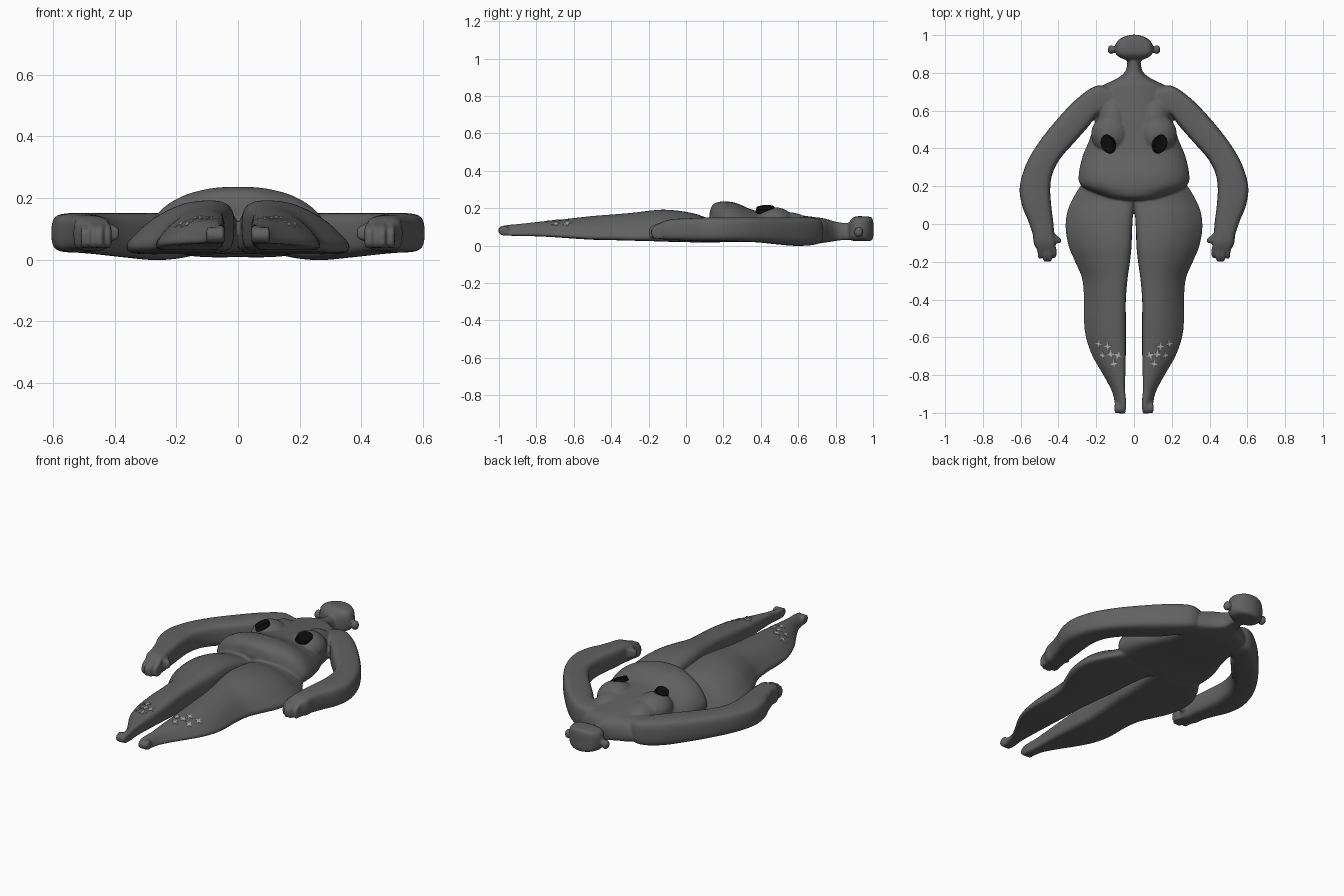
import bpy, bmesh, math
from mathutils import Vector, Matrix
from mathutils.bvhtree import BVHTree

if "Cube" in bpy.data.objects:
    bpy.data.objects.remove(bpy.data.objects["Cube"])


def material(name, v):
    m = bpy.data.materials.new(name)
    m.diffuse_color = (v, v, v, 1)
    m.use_nodes = True
    m.node_tree.nodes["Principled BSDF"].inputs["Base Color"].default_value = m.diffuse_color
    return m


def spline(pts, steps, closed=False):
    # Catmull-Rom through tuples of any size
    n, out = len(pts), []
    for i in range(n if closed else n - 1):
        ids = [i - 1, i, i + 1, i + 2]
        ids = [k % n if closed else min(max(k, 0), n - 1) for k in ids]
        a, b, c, d = (pts[k] for k in ids)
        for s in range(steps):
            t = s / steps
            out.append(tuple(q + .5 * t * (r - p + t * (2 * p - 5 * q + 4 * r - w + t * (3 * (q - r) + w - p)))
                             for p, q, r, w in zip(a, b, c, d)))
    if not closed:
        out.append(pts[-1])
    return out


def loft(bm, rows, profile, side=1):
    # row: inner x, y, outer x, y, bottom z, top z
    prof = spline(profile, 4, True)
    rings = []
    for x0, y0, x1, y1, z0, z1 in spline(rows, 5):
        rings.append([bm.verts.new((side * (x0 + (x1 - x0) * u), y0 + (y1 - y0) * u, z0 + (z1 - z0) * v))
                      for u, v in prof])
    n, faces = len(prof), []
    for a, b in zip(rings, rings[1:]):
        for i in range(n):
            faces.append(bm.faces.new((a[i], a[(i + 1) % n], b[(i + 1) % n], b[i])))
    faces += [bm.faces.new(rings[0]), bm.faces.new(rings[-1])]
    bmesh.ops.recalc_face_normals(bm, faces=faces)


def blob(bm, loc, radii):
    m = Matrix.Translation(loc) @ Matrix.Diagonal((*radii, 1))
    bmesh.ops.create_uvsphere(bm, u_segments=24, v_segments=16, radius=1, matrix=m)


def finish(name, bm, mat):
    me = bpy.data.meshes.new(name)
    bm.to_mesh(me)
    bm.free()
    ob = bpy.data.objects.new(name, me)
    bpy.context.collection.objects.link(ob)
    me.materials.append(mat)
    return ob


DOME = [(0, .3), (.06, .62), (.18, .85), (.33, .97), (.5, 1), (.67, .97), (.82, .85),
        (.94, .62), (1, .3), (.94, .06), (.75, 0), (.5, 0), (.25, 0), (.06, .06)]
BOX = [(0, .3), (0, .7), (.08, .92), (.3, 1), (.7, 1), (.92, .92), (1, .7), (1, .3),
       (.92, .08), (.7, 0), (.3, 0), (.08, .08)]
THIGH = [(0, .25), (0, .75), (.08, .95), (.25, 1), (.5, .93), (.75, .68), (.93, .35),
         (1, .14), (.93, .01), (.6, 0), (.2, 0), (.05, .06)]

bm = bmesh.new()
# torso with overhanging belly
torso = [(.125, .06, .05, .17), (.14, .15, .03, .215), (.17, .225, .025, .232), (.21, .285, .02, .236),
         (.27, .292, .02, .227), (.36, .272, .02, .19), (.45, .235, .015, .178), (.55, .205, .01, .17),
         (.63, .195, .008, .16), (.69, .19, .01, .152), (.73, .17, .015, .147), (.765, .1, .02, .138),
         (.8, .052, .025, .128), (.84, .037, .03, .122), (.9, .035, .03, .12)]
loft(bm, [(-w, y, w, y, a, b) for y, w, a, b in torso], DOME)
# head
head = [(.865, .03, .04, .11), (.88, .07, .03, .135), (.9, .094, .026, .152), (.925, .1, .025, .156),
        (.955, .094, .025, .155), (.98, .073, .026, .153), (.995, .042, .03, .148), (1.002, .012, .05, .12)]
loft(bm, [(-w, y, w, y, a, b) for y, w, a, b in head], BOX)

leg = [(-.01, .28, .22, .28, .04, .13), (0, .2, .285, .2, .02, .145), (0, .12, .332, .12, .018, .148),
       (.008, .05, .357, .05, .018, .17), (.013, -.03, .362, -.03, .02, .185),
       (.016, -.12, .345, -.12, .022, .192), (.024, -.2, .312, -.2, .025, .186),
       (.036, -.29, .275, -.29, .027, .175), (.045, -.4, .265, -.4, .03, .166),
       (.045, -.5, .266, -.5, .032, .158), (.045, -.6, .255, -.6, .038, .147),
       (.045, -.7, .22, -.7, .045, .136), (.047, -.8, .163, -.8, .05, .126),
       (.048, -.88, .12, -.88, .052, .117), (.042, -.94, .104, -.94, .053, .112),
       (.042, -.975, .104, -.975, .054, .108)]
arm = [(.12, .58, .12, .72, .02, .14), (.19, .58, .2, .73, .005, .148), (.24, .52, .3, .663, 0, .15),
       (.315, .435, .4, .56, .008, .15), (.39, .35, .5, .435, .018, .15), (.432, .27, .568, .32, .023, .15),
       (.445, .19, .603, .2, .024, .15), (.44, .1, .592, .1, .024, .149), (.43, .02, .56, .02, .027, .145),
       (.423, -.05, .535, -.055, .03, .142), (.415, -.1, .53, -.1, .03, .136), (.425, -.14, .51, -.14, .04, .12)]
for s in (-1, 1):
    loft(bm, leg, THIGH, s)
    loft(bm, arm, BOX, s)
    # toes
    for i in range(4):
        x = .052 + i * .0145
        blob(bm, (s * x, -.976 + i * .001, .08), (.0085, .03, .027))
    # fingers and thumb
    for x0, x1, y in ((.435, .422, -.18), (.458, .446, -.2), (.48, .47, -.2), (.503, .498, -.185)):
        loft(bm, [(x0 - .013, -.1, x0 + .013, -.1, .035, .13), (x1 - .012, y + .04, x1 + .012, y + .04, .037, .115),
                  (x1 - .01, y + .012, x1 + .01, y + .012, .04, .1), (x1 - .004, y, x1 + .004, y, .055, .085)], BOX, s)
    loft(bm, [(.44, -.03, .44, -.09, .06, .12), (.41, -.06, .41, -.1, .06, .115),
              (.384, -.08, .388, -.1, .07, .1)], BOX, s)
    # breast
    blob(bm, (s * .125, .475, .12), (.102, .105, .085))
    blob(bm, (s * .11, .53, .11), (.08, .14, .07))
    # ear and its stalk
    blob(bm, (s * .121, .923, .072), (.019, .024, .027))
    blob(bm, (s * .1, .923, .072), (.03, .011, .016))

# fuse everything into one soft skin
body = finish("body", bm, material("skin", .12))
bpy.context.view_layer.objects.active = body
body.select_set(True)
mod = body.modifiers.new("fuse", 'REMESH')
mod.mode, mod.voxel_size, mod.use_smooth_shade = 'VOXEL', .0065, True
soft = body.modifiers.new("soften", 'SMOOTH')
soft.factor, soft.iterations = .5, 4
for name in ("fuse", "soften"):
    bpy.ops.object.modifier_apply(modifier=name)
bpy.ops.object.shade_smooth()
bm = bmesh.new()
bm.from_mesh(body.data)
tree = BVHTree.FromBMesh(bm)
bm.free()

# dark breast discs and pale star marks laid on the skin
dark, pale = material("disc_black", .004), material("mark_grey", .45)
marks = [(.185, -.635), (.138, -.648), (.085, -.695), (.165, -.695), (.122, -.69), (.105, -.74)]
for s, side in ((-1, "left"), (1, "right")):
    bm = bmesh.new()
    hit, nor, _, _ = tree.ray_cast(Vector((s * .138, .425, 1)), Vector((0, 0, -1)))
    tilt = Vector((s * .38, -.1, 1)).to_track_quat('Z', 'Y').to_matrix().to_4x4()
    m = Matrix.Translation(hit) @ tilt @ Matrix.Diagonal((.054, .04, 1, 1))
    bmesh.ops.create_cone(bm, cap_ends=True, segments=28, radius1=1, radius2=.9, depth=.024, matrix=m)
    disc = finish(side + "_breast_disc", bm, dark)

    bm = bmesh.new()
    for k, (x, y) in enumerate(marks):
        hit, nor, _, _ = tree.ray_cast(Vector((s * x, y, 1)), Vector((0, 0, -1)))
        frame = Matrix.Translation(hit + nor * .002) @ nor.to_track_quat('Z', 'Y').to_matrix().to_4x4()
        ring = []
        for i in range(8):
            r = .008 if i % 2 else .023
            a = i * math.pi / 4 + s * .45
            ring.append(bm.verts.new(frame @ Vector((r * math.cos(a), r * math.sin(a), 0))))
        f = bm.faces.new(ring)
        top = bmesh.ops.extrude_face_region(bm, geom=[f])['geom']
        bmesh.ops.translate(bm, vec=-nor * .006, verts=[v for v in top if isinstance(v, bmesh.types.BMVert)])
    bmesh.ops.recalc_face_normals(bm, faces=bm.faces)
    finish(side + "_leg_marks", bm, pale)
